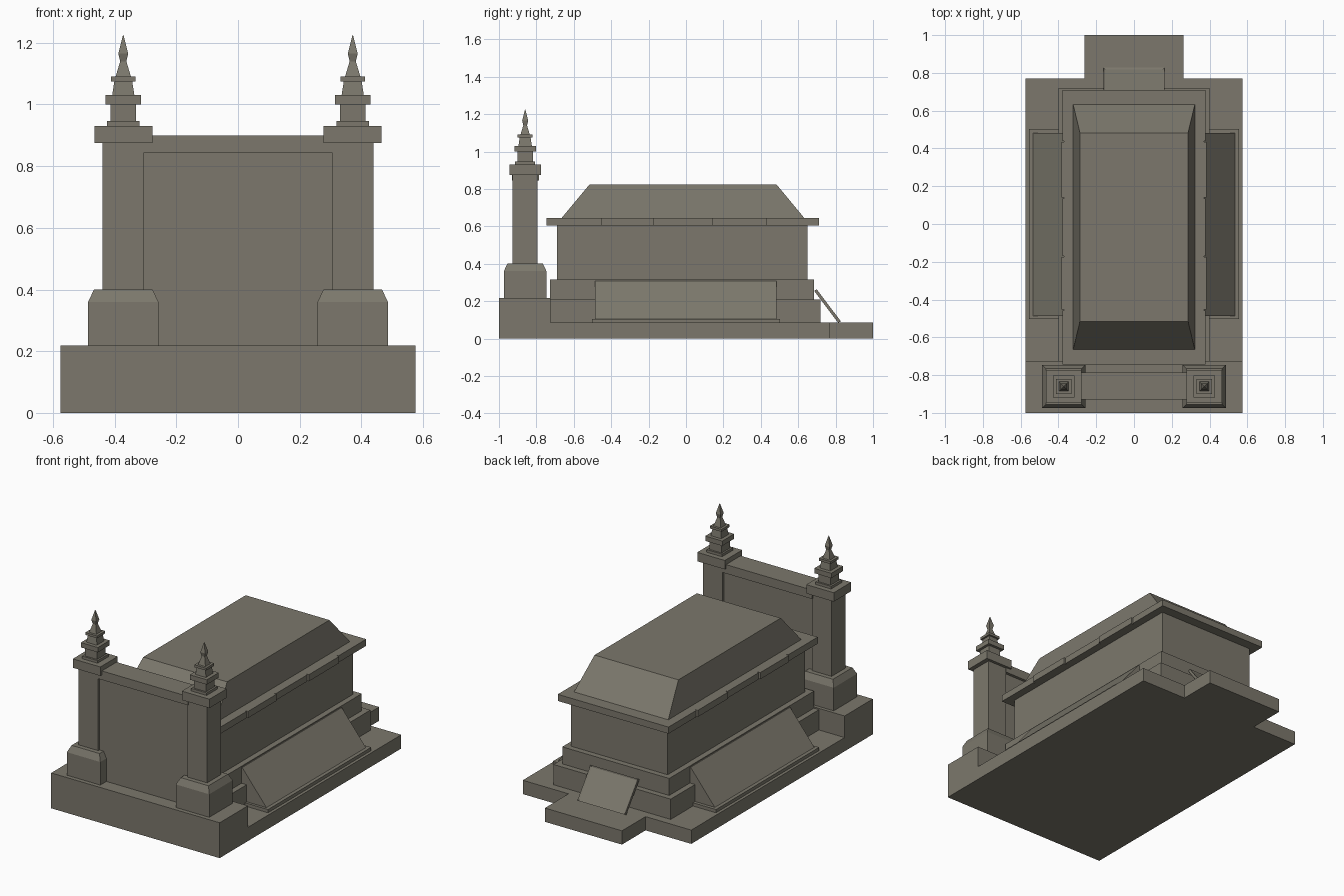
import bpy, bmesh

if "Cube" in bpy.data.objects:
    bpy.data.objects.remove(bpy.data.objects["Cube"])

stone = bpy.data.materials.new("weathered stone")
stone.diffuse_color = (0.20, 0.187, 0.15, 1)
stone.use_nodes = True
stone.node_tree.nodes["Principled BSDF"].inputs["Base Color"].default_value = stone.diffuse_color


def finish(name, bm):
    bmesh.ops.recalc_face_normals(bm, faces=bm.faces)
    me = bpy.data.meshes.new(name)
    bm.to_mesh(me)
    bm.free()
    me.materials.append(stone)
    ob = bpy.data.objects.new(name, me)
    bpy.context.collection.objects.link(ob)
    return ob


def stack(name, rings):
    """Loft rectangles; each ring is (x0, x1, y0, y1, z)."""
    bm = bmesh.new()
    prev = None
    for x0, x1, y0, y1, z in rings:
        vs = [bm.verts.new(p) for p in
              ((x0, y0, z), (x1, y0, z), (x1, y1, z), (x0, y1, z))]
        if prev is None:
            bm.faces.new(vs)
        else:
            for i in range(4):
                j = (i + 1) % 4
                bm.faces.new((prev[i], prev[j], vs[j], vs[i]))
        prev = vs
    bm.faces.new(prev)
    return finish(name, bm)


def box(name, x0, x1, y0, y1, z0, z1):
    return stack(name, [(x0, x1, y0, y1, z0), (x0, x1, y0, y1, z1)])


def prism(name, pts, to3d, a, b):
    """Extrude a 2D outline between two positions along an axis."""
    bm = bmesh.new()
    lo = [bm.verts.new(to3d(p, a)) for p in pts]
    hi = [bm.verts.new(to3d(p, b)) for p in pts]
    bm.faces.new(lo)
    bm.faces.new(hi)
    for i in range(len(pts)):
        j = (i + 1) % len(pts)
        bm.faces.new((lo[i], lo[j], hi[j], hi[i]))
    return finish(name, bm)


# stepped base
box("base_slab", -0.575, 0.575, -0.73, 0.77, 0, 0.085)
box("base_step", -0.263, 0.263, 0.77, 1.0, 0, 0.085)
box("wall_base", -0.575, 0.575, -1.0, -0.725, 0, 0.218)

# tomb chest tiers
box("lower_tier", -0.40, 0.40, -0.725, 0.72, 0.085, 0.21)
box("upper_tier", -0.365, 0.365, -0.727, 0.685, 0.21, 0.315)
box("chest", -0.33, 0.33, -0.69, 0.65, 0.315, 0.605)

# lid slab: core with segmented edge
box("lid_slab", -0.37, 0.37, -0.745, 0.71, 0.604, 0.645)
cuts = [-0.745, -0.455, -0.172, 0.138, 0.437, 0.71]
for i in range(5):
    w = 0.385 if i % 2 else 0.378
    y0 = cuts[i] + (0.003 if i else 0)
    y1 = cuts[i + 1] - (0.003 if i < 4 else 0)
    for s in (-1, 1):
        xs = sorted((s * 0.37, s * w))
        box("lid_edge", xs[0], xs[1], y0, y1, 0.604, 0.645)

# hipped lid
stack("hipped_lid", [(-0.322, 0.322, -0.665, 0.632, 0.645),
                     (-0.286, 0.286, -0.515, 0.483, 0.825)])

# sloping side panels on thin plinths
for s in (-1, 1):
    xs = sorted((s * 0.39, s * 0.557))
    box("panel_plinth", xs[0], xs[1], -0.503, 0.503, 0.085, 0.105)
    prism("side_panel", [(0.365, 0.105), (0.535, 0.105), (0.37, 0.308), (0.365, 0.308)],
          lambda p, y: (s * p[0], y, p[1]), -0.487, 0.483)

# leaning tablet with a sunk face
tablet = prism("tablet", [(0.813, 0.085), (0.828, 0.092), (0.699, 0.263), (0.685, 0.255)],
               lambda p, x: (x, p[0], p[1]), -0.162, 0.162)
bm = bmesh.new()
bm.from_mesh(tablet.data)
bm.normal_update()
face = max(bm.faces, key=lambda f: f.normal.y + f.normal.z)
bmesh.ops.inset_region(bm, faces=[face], thickness=0.012)
bmesh.ops.translate(bm, verts=face.verts, vec=face.normal * -0.005)
bm.to_mesh(tablet.data)
bm.free()

# head wall and coping
box("head_wall", -0.31, 0.31, -0.915, -0.805, 0.21, 0.85)
box("wall_coping", -0.31, 0.31, -0.93, -0.787, 0.845, 0.90)

# pillars: (half width, z) profiles
CY = -0.86
parts = {
    "pillar_pedestal": [(0.114, 0.218), (0.114, 0.36), (0.095, 0.40)],
    "pillar_shaft": [(0.067, 0.40), (0.067, 0.876)],
    "pillar_capital": [(0.094, 0.875), (0.094, 0.93)],
    "finial_foot": [(0.053, 0.93), (0.053, 0.946)],
    "finial_block": [(0.042, 0.945), (0.042, 1.0)],
    "finial_plate": [(0.058, 1.0), (0.058, 1.03)],
    "finial_neck": [(0.036, 1.03), (0.029, 1.075)],
    "finial_collar": [(0.04, 1.075), (0.04, 1.09)],
    "finial_spire": [(0.025, 1.09), (0.010, 1.14), (0.016, 1.165), (0.0008, 1.225)],
}
for s in (-1, 1):
    cx = s * 0.372
    for name, prof in parts.items():
        k = 0.9 if name == "pillar_capital" else 1.0
        stack(name, [(cx - h, cx + h, CY - h * k, CY + h * k, z) for h, z in prof])
